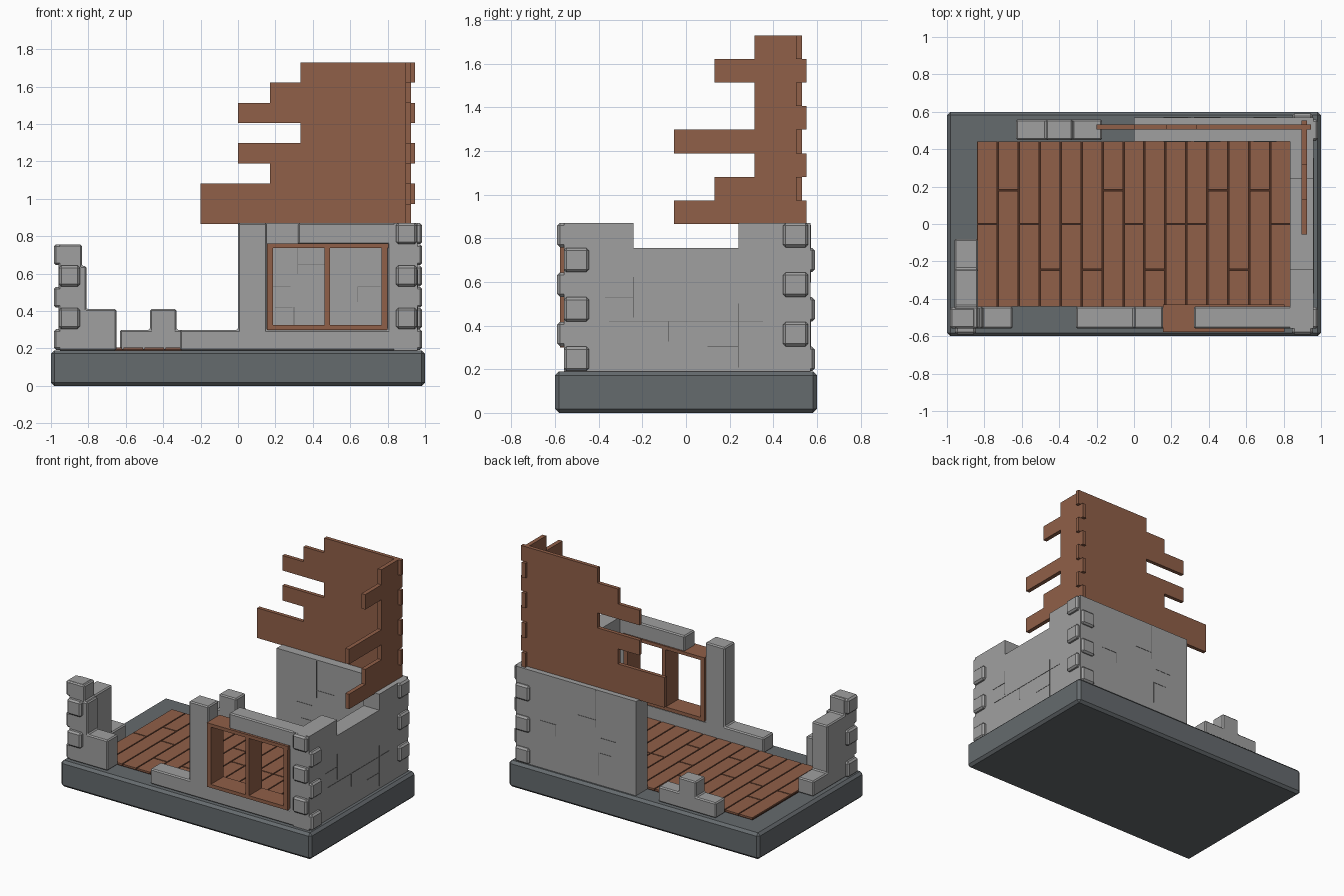
import bpy, bmesh
from mathutils import Vector

old = bpy.data.objects.get("Cube")
if old:
    bpy.data.objects.remove(old)


def material(name, rgb):
    m = bpy.data.materials.new(name)
    m.use_nodes = True
    m.diffuse_color = (*rgb, 1)
    m.node_tree.nodes["Principled BSDF"].inputs["Base Color"].default_value = (*rgb, 1)
    return m


STONE = material("light grey stone", (0.35, 0.35, 0.35))
CRACK = material("crack grey", (0.16, 0.16, 0.16))
SLATE = material("dark slate", (0.13, 0.145, 0.155))
WOOD = material("brown wood", (0.28, 0.115, 0.065))
GAP = material("dark wood gap", (0.07, 0.027, 0.015))


def finish(name, bm, mat, bevel):
    bmesh.ops.recalc_face_normals(bm, faces=bm.faces)
    mesh = bpy.data.meshes.new(name)
    bm.to_mesh(mesh)
    bm.free()
    mesh.materials.append(mat)
    obj = bpy.data.objects.new(name, mesh)
    bpy.context.collection.objects.link(obj)
    if bevel:
        mod = obj.modifiers.new("bevel", "BEVEL")
        mod.width, mod.segments = bevel, 1
        mod.limit_method = "ANGLE"
    return obj


def add_box(bm, x, y, z):
    verts = bmesh.ops.create_cube(bm, size=1)["verts"]
    for v in verts:
        v.co = [(a + b) / 2 + c * (b - a) for (a, b), c in zip((x, y, z), v.co)]


def boxes(name, items, mat, bevel=0.0):
    bm = bmesh.new()
    for item in items:
        add_box(bm, *item)
    return finish(name, bm, mat, bevel)


def panel(name, points, axis, lo, hi, mat, bevel=0.0):
    """Extrude a (horizontal, z) outline through the wall thickness lo..hi."""
    bm = bmesh.new()
    place = (lambda h, z: (h, lo, z)) if axis == "y" else (lambda h, z: (lo, h, z))
    face = bm.faces.new([bm.verts.new(place(h, z)) for h, z in points])
    out = bmesh.ops.extrude_face_region(bm, geom=[face])["geom"]
    shift = Vector((0, hi - lo, 0)) if axis == "y" else Vector((hi - lo, 0, 0))
    bmesh.ops.translate(bm, verts=[v for v in out if isinstance(v, bmesh.types.BMVert)], vec=shift)
    return finish(name, bm, mat, bevel)


def skyline(start, runs):
    """Outline of a wall with a stepped top; runs are (end, height)."""
    pts, h = [(start, BASE)], start
    for end, top in runs:
        pts += [(h, top), (end, top)]
        h = end
    return pts + [(h, BASE)]


BASE, ROW = 0.19, 0.1133
LOW, MID, HIGH, SILL, TOP = 0.30, 0.41, 0.64, 0.755, 0.87
IN_Y, OUT_Y, IN_X, OUT_X = 0.44, 0.56, 0.835, 0.96

# Plinth
boxes("plinth", [((-1, 1), (-0.6, 0.6), (0, BASE))], SLATE, 0.018)

# Plank floor: fifteen rows, each split once
boxes("floor_gaps", [((-0.84, 0.84), (-IN_Y, IN_Y), (0.15, 0.196))], GAP)
splits = "CBCACABCACCBABC"
where = {"A": -0.245, "B": 0.18, "C": 0.0}
planks, width = [], 1.68 / len(splits)
for i, key in enumerate(splits):
    x = (-0.84 + i * width + 0.004, -0.84 + (i + 1) * width - 0.004)
    cut = where[key]
    planks.append((x, (-IN_Y, cut - 0.004), (0.16, 0.205)))
    planks.append((x, (cut + 0.004, IN_Y), (0.16, 0.205)))
boxes("floor_planks", planks, WOOD)

# Stone walls
front = [(-0.31, BASE), (-0.31, LOW), (0, LOW), (0, TOP), (0.155, TOP), (0.155, LOW),
         (0.80, LOW), (0.80, SILL), (0.32, SILL), (0.32, TOP), (OUT_X, TOP), (OUT_X, BASE)]
panel("front_wall", front, "y", -OUT_Y, -IN_Y, STONE, 0.008)
panel("front_broken_wall", skyline(-OUT_X, [(-IN_X, SILL), (-0.81, HIGH), (-0.65, MID)]),
      "y", -OUT_Y, -IN_Y, STONE, 0.008)
panel("right_side_broken_wall", skyline(-OUT_Y, [(-IN_Y, SILL), (-0.24, HIGH), (-0.08, LOW)]),
      "x", -OUT_X, -IN_X, STONE, 0.008)
panel("left_side_wall", skyline(-OUT_Y, [(-0.24, TOP), (0.24, SILL), (OUT_Y, TOP)]),
      "x", IN_X, OUT_X, STONE)
panel("back_wall", skyline(0, [(OUT_X, TOP)]), "y", IN_Y, OUT_Y + 0.01, STONE)
panel("back_broken_wall", skyline(-0.63, [(-0.47, LOW), (-0.33, MID), (-0.17, LOW)]),
      "y", IN_Y + 0.01, OUT_Y, STONE, 0.008)


# Corner stones: rows alternate between the two faces of each corner
def corner_stones(name, sx, sy, rows, parity):
    items = []
    for r in range(rows):
        on_side = r % 2 == parity
        ox, oy = (0.985, OUT_Y) if on_side else (0.957, 0.59)
        x = sorted((sx * 0.845, sx * ox))
        y = sorted((sy * 0.445, sy * oy))
        z = (BASE + r * ROW + 0.002, BASE + (r + 1) * ROW)
        items.append((x, y, z))
    boxes(name, items, STONE, 0.012)


corner_stones("corner_stones_front_left", 1, -1, 6, 0)
corner_stones("corner_stones_back_left", 1, 1, 6, 1)
corner_stones("corner_stones_front_right", -1, -1, 5, 0)

# Window frame with a centre post
depth = (-0.577, -0.43)
boxes("window_frame", [
    ((0.155, 0.805), depth, (0.738, 0.762)),
    ((0.155, 0.80), depth, (0.30, 0.325)),
    ((0.155, 0.187), depth, (0.325, 0.738)),
    ((0.768, 0.80), depth, (0.325, 0.738)),
    ((0.463, 0.492), depth, (0.325, 0.738)),
], WOOD)


# Cracks: thin slits on the wall faces, as (start, end, z, height)
def cracks(name, axis, at, lines):
    items, t = [], (at - 0.002, at + 0.002)
    for a, b, z0, z1 in lines:
        h = (a - 0.002, b + 0.002)
        z = (z0 - 0.002, z1 + 0.002)
        items.append((h, t, z) if axis == "y" else (t, h, z))
    boxes(name, items, CRACK)


side = [(-0.37, -0.24, 0.53, 0.53), (-0.24, -0.24, 0.44, 0.62), (-0.35, 0.35, 0.42, 0.42),
        (-0.08, -0.08, 0.33, 0.42), (0.24, 0.24, 0.21, 0.5), (0.1, 0.24, 0.305, 0.305)]
back = [(0.32, 0.32, 0.6, 0.86), (0.32, 0.46, 0.65, 0.65), (0.2, 0.29, 0.42, 0.42),
        (0.30, 0.30, 0.26, 0.42), (0.16, 0.28, 0.53, 0.53), (0.64, 0.64, 0.45, 0.53),
        (0.64, 0.76, 0.53, 0.53)]
cracks("left_side_wall_cracks", "x", OUT_X, side)
cracks("back_wall_inner_cracks", "y", IN_Y, back)
cracks("back_wall_outer_cracks", "y", OUT_Y + 0.01, back)


# Broken timber panels with finger joints at the shared corner
def timber(name, axis, lo, hi, starts, ends):
    course = (1.73 - 0.865) / len(starts)
    left, right = [], []
    for i, s in enumerate(starts):
        zs = (0.865 + i * course, 0.865 + (i + 1) * course)
        left += [(s, z) for z in zs]
        right += [(ends[i % 2], z) for z in zs]
    pts = []
    for p in left + right[::-1]:
        if not pts or p != pts[-1]:
            pts.append(p)
    panel(name, pts, axis, lo, hi, WOOD)


timber("back_timber_panel", "y", 0.505, 0.532,
       [-0.2, -0.2, 0.17, 0, 0.335, 0, 0.17, 0.335], (0.924, 0.946))
timber("side_timber_panel", "x", 0.895, 0.925,
       [-0.055, 0.13, 0.315, -0.055, 0.315, 0.315, 0.13, 0.315], (0.553, 0.531))
